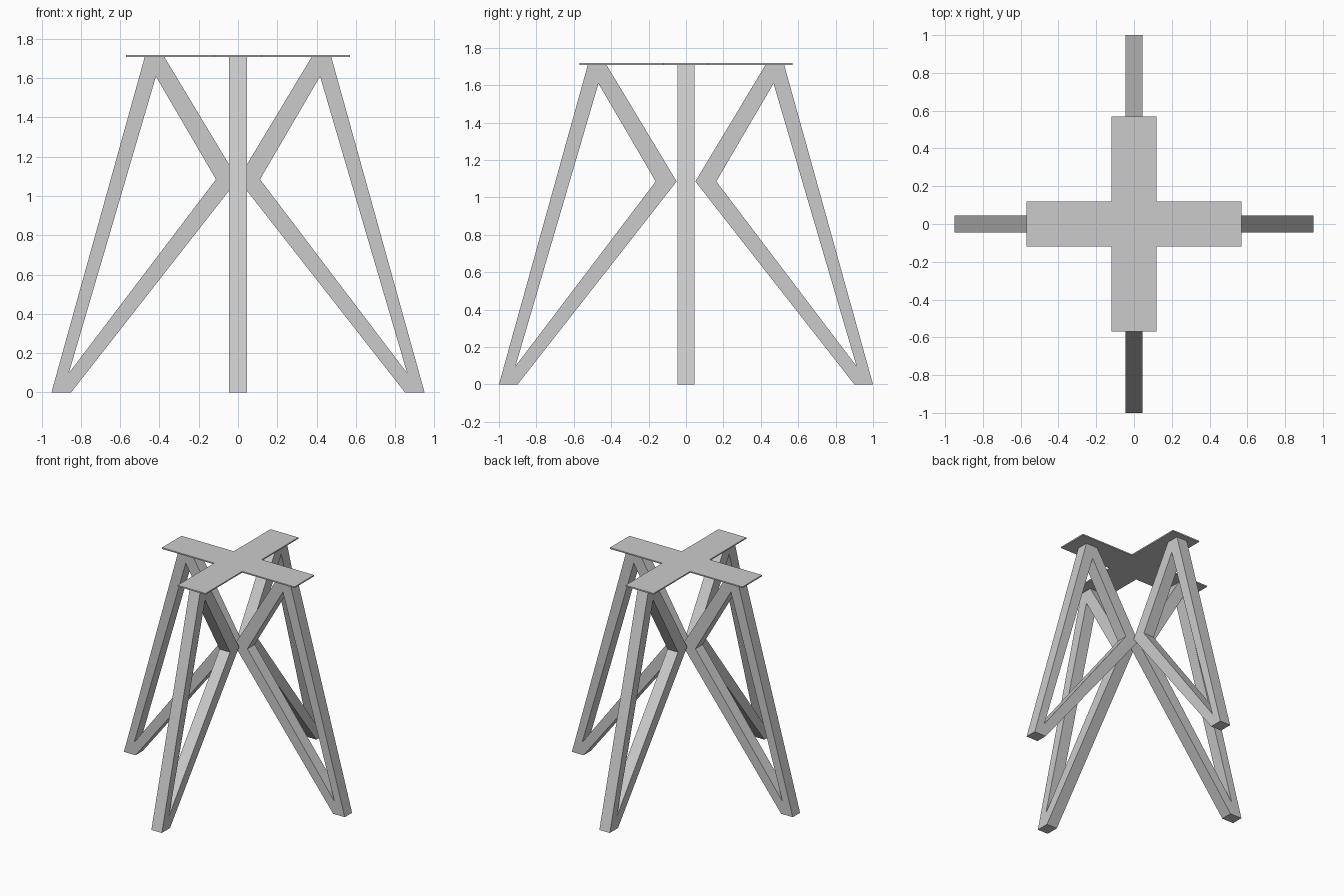
import bpy, bmesh, math
from mathutils import Matrix, Vector

if "Cube" in bpy.data.objects:
    bpy.data.objects.remove(bpy.data.objects["Cube"])

LEG_H = 1.708      # underside of the top plate
HALF_T = 0.045     # half thickness of the leg bars


def extruded(name, loops, plane, depth):
    """Fill flat outlines (extra loops become holes) and extrude them."""
    bm = bmesh.new()
    for loop in loops:
        vs = [bm.verts.new(plane(a, b)) for a, b in loop]
        for i, v in enumerate(vs):
            bm.edges.new((v, vs[(i + 1) % len(vs)]))
    bmesh.ops.triangle_fill(bm, edges=bm.edges[:], use_beauty=True)
    out = bmesh.ops.extrude_face_region(bm, geom=bm.faces[:])
    moved = [g for g in out["geom"] if isinstance(g, bmesh.types.BMVert)]
    bmesh.ops.translate(bm, verts=moved, vec=Vector(depth))
    bmesh.ops.recalc_face_normals(bm, faces=bm.faces[:])
    mesh = bpy.data.meshes.new(name)
    bm.to_mesh(mesh)
    bm.free()
    obj = bpy.data.objects.new(name, mesh)
    bpy.context.collection.objects.link(obj)
    return obj


# Leg frame profile (distance from the elbow tip, height), with triangular opening
outer = [(0.95, 0), (0.475, LEG_H), (0.375, LEG_H), (0, 1.085), (0.85, 0)]
opening = [(0.862, 0.097), (0.418, 1.609), (0.112, 1.085)]

# Four leg frames: the side pair meets at the centre, the other pair sits 0.05 out
for name, angle, offset in (("right_leg", 0, 0), ("back_leg", 90, 0.05),
                            ("left_leg", 180, 0), ("front_leg", 270, 0.05)):
    leg = extruded(name, [outer, opening],
                   lambda r, z: (r + offset, -HALF_T, z), (0, 2 * HALF_T, 0))
    leg.data.transform(Matrix.Rotation(math.radians(angle), 4, "Z"))

# Cross-shaped top plate
L, W = 0.57, 0.12
cross = [(L, -W), (L, W), (W, W), (W, L), (-W, L), (-W, W),
         (-L, W), (-L, -W), (-W, -W), (-W, -L), (W, -L), (W, -W)]
extruded("top_plate", [cross], lambda x, y: (x, y, LEG_H), (0, 0, 0.01))
